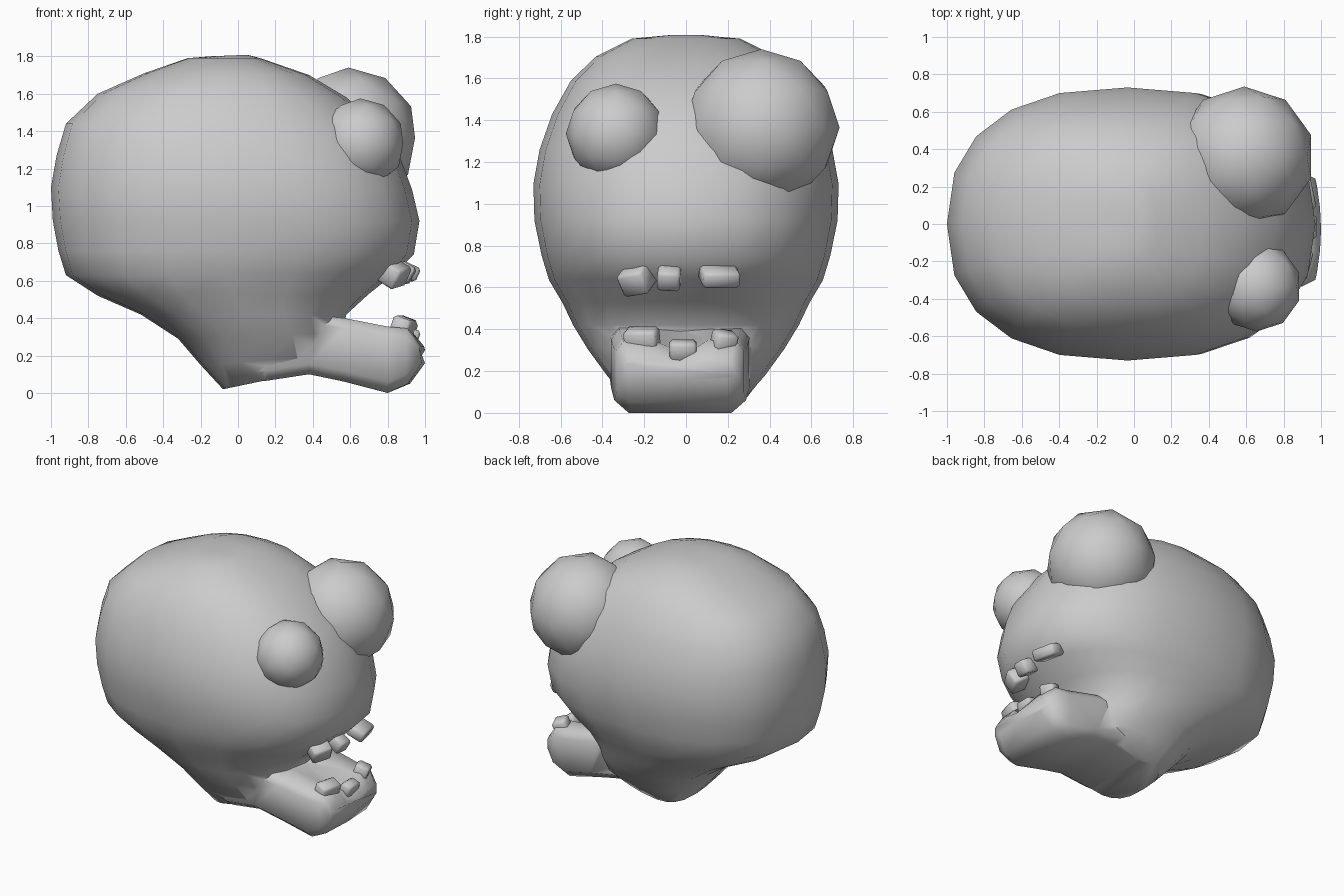
import bpy, bmesh
from math import cos, sin, pi, radians, copysign
from mathutils import Vector

if "Cube" in bpy.data.objects:
    bpy.data.objects.remove(bpy.data.objects["Cube"])


def loft(name, rings):
    """Skin a list of equal-length closed rings and cap both ends."""
    bm = bmesh.new()
    rows = [[bm.verts.new(p) for p in r] for r in rings]
    n = len(rows[0])
    for a, b in zip(rows, rows[1:]):
        for i in range(n):
            j = (i + 1) % n
            bm.faces.new((a[i], a[j], b[j], b[i]))
    bm.faces.new(rows[0])
    bm.faces.new(rows[-1])
    return finish(name, bm)


def finish(name, bm):
    bmesh.ops.recalc_face_normals(bm, faces=bm.faces)
    me = bpy.data.meshes.new(name)
    bm.to_mesh(me)
    bm.free()
    ob = bpy.data.objects.new(name, me)
    bpy.context.collection.objects.link(ob)
    return ob


def smooth(ob, angle):
    bpy.ops.object.select_all(action='DESELECT')
    ob.select_set(True)
    bpy.context.view_layer.objects.active = ob
    bpy.ops.object.shade_smooth_by_angle(angle=radians(angle))


def oval(x0, z0, x1, z1, hw, e=2.4, n=20):
    """Superellipse ring from back point (x0,z0) to front point (x1,z1)."""
    pts = []
    for i in range(n):
        c, s = cos(2 * pi * i / n), sin(2 * pi * i / n)
        u = copysign(abs(c) ** (2 / e), c)
        v = copysign(abs(s) ** (2 / e), s)
        t = (u + 1) / 2
        pts.append((x0 + (x1 - x0) * t, hw * v, z0 + (z1 - z0) * t))
    return pts


# head: rings from the throat up to the crown
head = loft("head", [oval(*r) for r in [
    (-0.08, 0.02, 0.40, 0.12, 0.28, 3), (-0.20, 0.15, 0.52, 0.20, 0.375, 2.8),
    (-0.32, 0.29, 0.55, 0.32, 0.47, 2.6), (-0.52, 0.42, 0.58, 0.42, 0.54, 2.5),
    (-0.75, 0.52, 0.70, 0.53, 0.59), (-0.92, 0.63, 0.84, 0.64, 0.655),
    (-0.96, 0.76, 0.94, 0.74, 0.69), (-0.99, 0.92, 0.97, 0.92, 0.725),
    (-1.00, 1.10, 0.93, 1.09, 0.73), (-0.97, 1.27, 0.87, 1.25, 0.70),
    (-0.92, 1.44, 0.76, 1.42, 0.64), (-0.75, 1.60, 0.58, 1.58, 0.55),
    (-0.50, 1.71, 0.38, 1.70, 0.43), (-0.27, 1.79, 0.12, 1.79, 0.26),
    (-0.15, 1.80, 0.05, 1.808, 0.10)]])


def jaw_ring(x, low, high, hw, dip, bulge=0):
    half = [(0, 0), (0.78, 0), (1, 0.17), (1, 0.85), (0.88, 1), (0.42, 1)]
    full = half + [(0, 1)] + [(-y, t) for y, t in half[:0:-1]]
    return [(x + bulge * (1 - y * y), hw * y - 0.028,
             low + (high - low) * t - (dip if (y, t) == (0, 1) else 0))
            for y, t in full]


# lower jaw, merged into the head
jaw = loft("lower_jaw", [jaw_ring(*r) for r in [
    (-0.04, 0.06, 0.30, 0.22, 0), (0.15, 0.065, 0.38, 0.32, 0),
    (0.38, 0.10, 0.42, 0.335, 0), (0.57, 0.06, 0.40, 0.33, 0.01),
    (0.80, 0.00, 0.355, 0.315, 0.06), (0.90, 0.05, 0.345, 0.305, 0.08, 0.02),
    (0.97, 0.16, 0.25, 0.27, 0.02, 0.03)]])
union = head.modifiers.new("jaw_union", 'BOOLEAN')
union.operation, union.object, union.solver = 'UNION', jaw, 'EXACT'
bpy.context.view_layer.objects.active = head
bpy.ops.object.modifier_apply(modifier=union.name)
bpy.data.objects.remove(jaw)
smooth(head, 55)

# mismatched bulging eyes
for name, centre, r in [("large_eye", (0.59, 0.36, 1.365), 0.375),
                        ("small_eye", (0.655, -0.335, 1.335), 0.24)]:
    bm = bmesh.new()
    bmesh.ops.create_icosphere(bm, subdivisions=2, radius=r)
    bmesh.ops.translate(bm, verts=bm.verts, vec=Vector(centre))
    smooth(finish(name, bm), 60)


# crooked teeth: centre, size, rotation in degrees
teeth = [
    ("upper_tooth", (0.83, -0.235, 0.64), (0.13, 0.14, 0.12), (10, 30, -25)),
    ("upper_tooth", (0.88, -0.08, 0.65), (0.12, 0.11, 0.10), (-4, 30, -5)),
    ("upper_tooth", (0.89, 0.16, 0.655), (0.13, 0.18, 0.08), (0, 25, 12)),
    ("lower_tooth", (0.88, -0.21, 0.345), (0.10, 0.16, 0.12), (0, 20, -15)),
    ("lower_tooth", (0.925, -0.015, 0.295), (0.08, 0.13, 0.10), (0, 20, 0)),
    ("lower_tooth", (0.89, 0.18, 0.335), (0.10, 0.11, 0.11), (-5, 20, 20))]
for name, loc, size, rot in teeth:
    bm = bmesh.new()
    bmesh.ops.create_cube(bm, size=1)
    bmesh.ops.scale(bm, verts=bm.verts, vec=size)
    bmesh.ops.bevel(bm, geom=bm.edges[:], offset=0.014, segments=1,
                    affect='EDGES')
    ob = finish(name, bm)
    ob.location = loc
    ob.rotation_euler = [radians(a) for a in rot]
    smooth(ob, 50)
